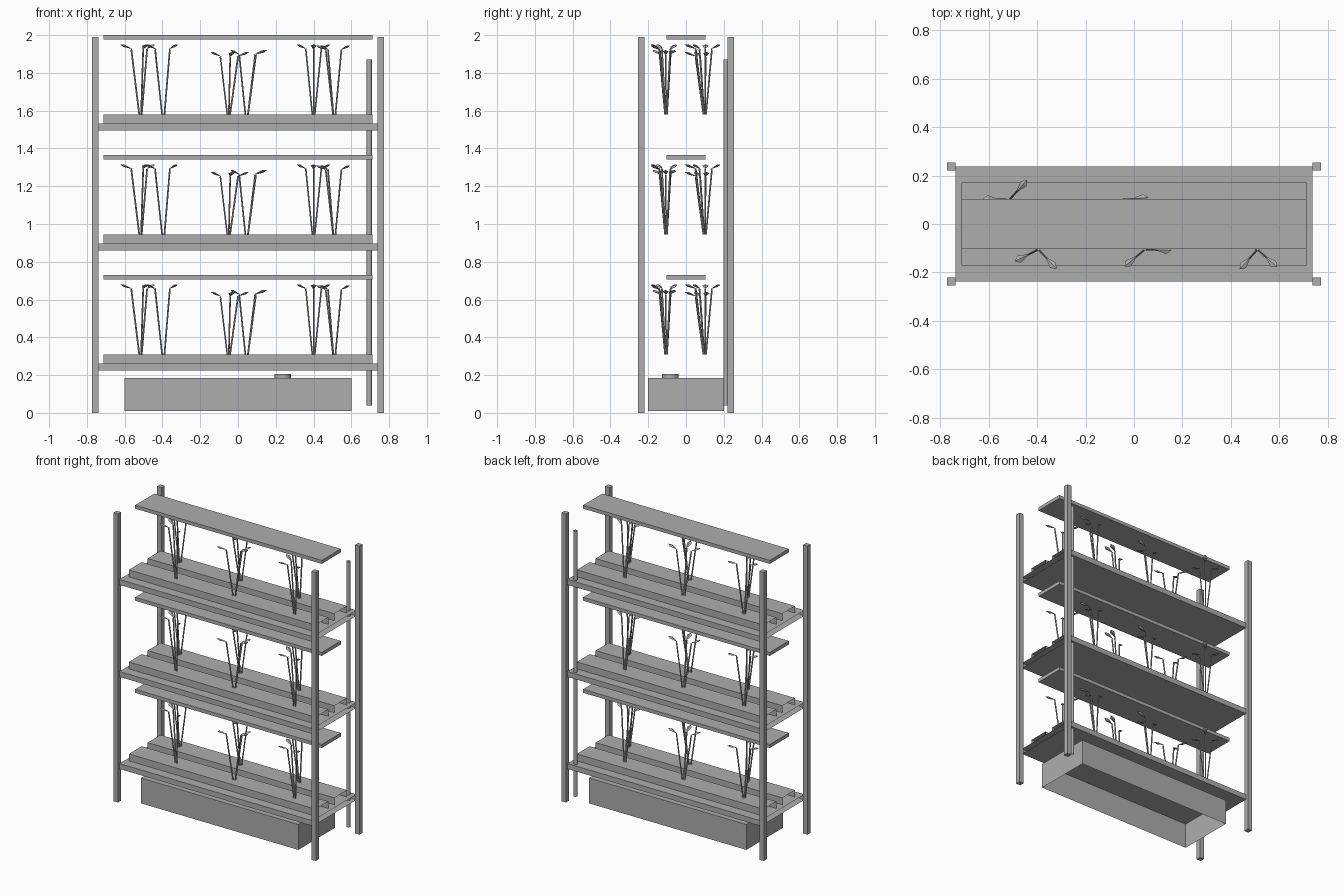
import bpy, bmesh, math
from mathutils import Vector, Matrix

if "Cube" in bpy.data.objects:
    bpy.data.objects.remove(bpy.data.objects["Cube"])

grey = bpy.data.materials.new("plain grey")
grey.diffuse_color = (0.42, 0.42, 0.42, 1)
grey.use_nodes = True
grey.node_tree.nodes["Principled BSDF"].inputs["Base Color"].default_value = grey.diffuse_color


def finish(name, bm):
    mesh = bpy.data.meshes.new(name)
    bm.to_mesh(mesh)
    bm.free()
    mesh.materials.append(grey)
    ob = bpy.data.objects.new(name, mesh)
    bpy.context.collection.objects.link(ob)
    return ob


def box(name, x, y, z, open_dirs=()):
    """Box from (min, max) ranges; faces whose normal is in open_dirs are left out."""
    bm = bmesh.new()
    bmesh.ops.create_cube(bm, size=1)
    for v in bm.verts:
        v.co = [r[0] if c < 0 else r[1] for c, r in zip(v.co, (x, y, z))]
    bm.normal_update()
    gone = [f for f in bm.faces if any(f.normal.dot(Vector(d)) > 0.9 for d in open_dirs)]
    bmesh.ops.delete(bm, geom=gone, context='FACES')
    return finish(name, bm)


def cylinder(name, x, y, z0, z1, r, sides, caps):
    bm = bmesh.new()
    bmesh.ops.create_cone(bm, cap_ends=caps, segments=sides, radius1=r, radius2=r,
                          depth=z1 - z0, matrix=Matrix.Translation((x, y, (z0 + z1) / 2)))
    ob = finish(name, bm)
    for p in ob.data.polygons:
        p.use_smooth = abs(p.normal.z) < 0.5
    return ob


def add_rod(bm, a, b, r, sides=6):
    """Thin uncapped tube between two points."""
    d = b - a
    m = Matrix.Translation((a + b) / 2) @ d.to_track_quat('Z', 'Y').to_matrix().to_4x4()
    bmesh.ops.create_cone(bm, cap_ends=False, segments=sides, radius1=r, radius2=r,
                          depth=d.length, matrix=m)


def add_leaf(bm, a, b, width):
    """Flattened four sided kite, widest past the middle."""
    d = b - a
    side = d.cross(Vector((0, 0, 1))).normalized() * width / 2
    up = side.cross(d).normalized() * width / 5
    mid = a.lerp(b, 0.7)
    ring = [bm.verts.new(mid + o) for o in (side, up, -side, -up)]
    ends = [bm.verts.new(a), bm.verts.new(b)]
    for i in range(4):
        for e in ends:
            bm.faces.new((ring[i], ring[(i + 1) % 4], e))


def plant(name, x, y, z, top, angles):
    """Stems fanning out from one hole, each ending in a rising leaf."""
    bm = bmesh.new()
    for deg in angles:
        out = Vector((math.cos(math.radians(deg)), math.sin(math.radians(deg)), 0))
        base = Vector((x, y, z)) + out * 0.008
        tip = Vector((x, y, z + top - 0.03)) + out * 0.05
        add_rod(bm, base, tip, 0.0045)
        add_leaf(bm, tip - out * 0.01, tip + out * 0.06 + Vector((0, 0, 0.026)), 0.032)
    bmesh.ops.recalc_face_normals(bm, faces=bm.faces)
    finish(name, bm)


ENDS = ((1, 0, 0), (-1, 0, 0))

# corner posts
for sx in (-1, 1):
    for sy in (-1, 1):
        cx, cy = sx * 0.755, sy * 0.238
        box("corner_post", (cx - 0.017, cx + 0.017), (cy - 0.017, cy + 0.017), (0, 1.99))

# plants: x, y, height, leaf directions
PLANTS = [
    (-0.395, -0.105, 0.375, (207, 313, 150)),
    (0.045, -0.105, 0.345, (220, 358, 25)),
    (0.51, -0.105, 0.37, (228, 318, 155)),
    (-0.515, 0.1, 0.375, (178, 48, 285)),
    (-0.05, 0.1, 0.335, (5, 210, 280)),
    (0.40, 0.1, 0.375, (215, 325, 270)),
]

# three growing levels
for level in range(3):
    z = 0.225 + 0.635 * level
    box("shelf", (-0.738, 0.738), (-0.238, 0.238), (z, z + 0.037), ENDS)
    for lo, hi in ((-0.172, -0.033), (0.033, 0.172)):
        box("grow_channel", (-0.712, 0.712), (lo, hi), (z + 0.037, z + 0.085), ENDS)
    box("grow_light", (-0.712, 0.712), (-0.104, 0.104), (z + 0.481, z + 0.505))
    for x, y, top, angles in PLANTS:
        plant("plant", x, y, z + 0.085, top, angles)

# water tank with open underside, and its filler cap
box("water_tank", (-0.6, 0.6), (-0.2, 0.2), (0.01, 0.185), ((0, 0, -1),))
cylinder("tank_cap", 0.237, -0.083, 0.185, 0.207, 0.044, 20, True)

# open ended riser pipe
cylinder("riser_pipe", 0.695, 0.211, 0.04, 1.87, 0.0135, 12, False)
